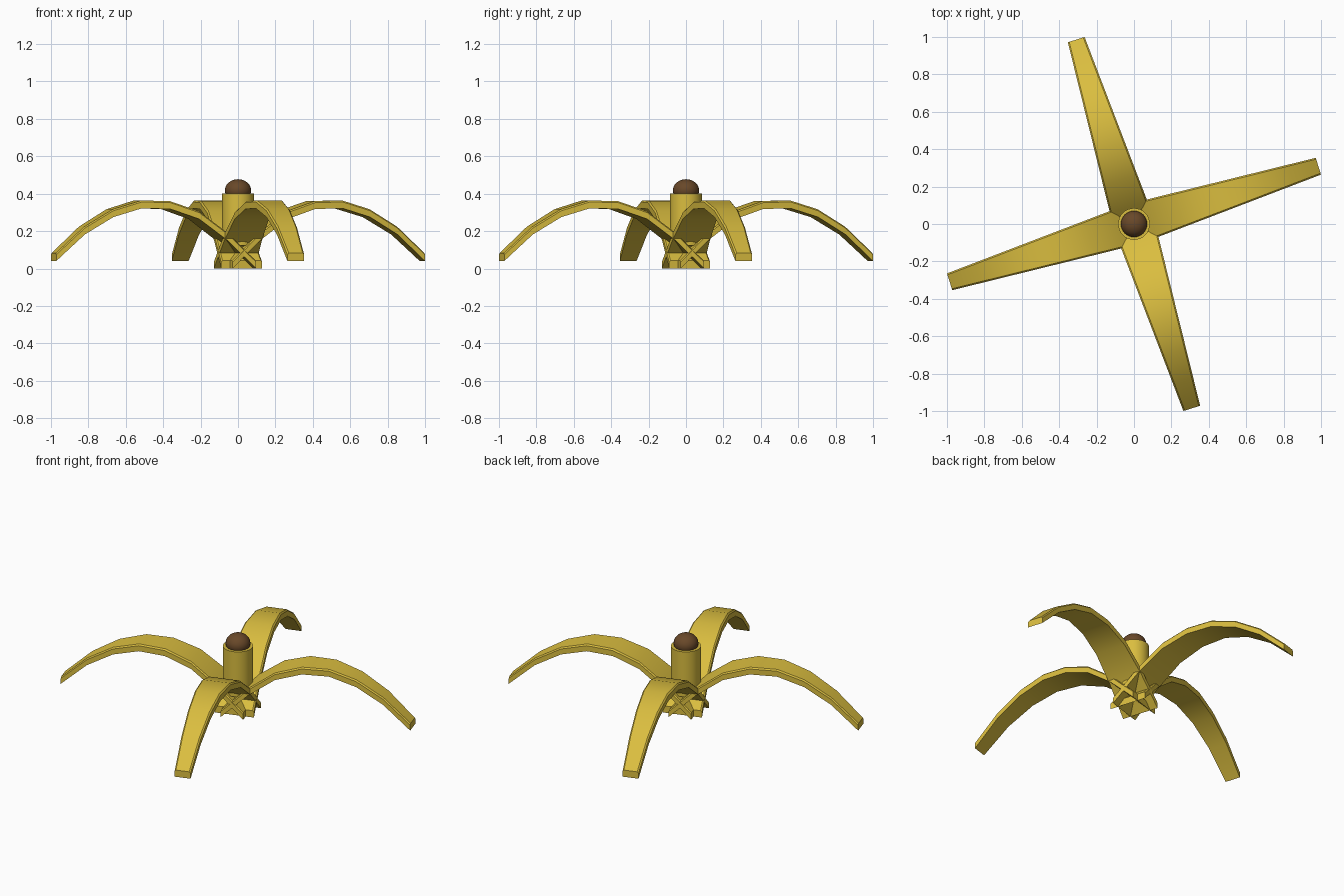
import bpy, bmesh, math

if "Cube" in bpy.data.objects:
    bpy.data.objects.remove(bpy.data.objects["Cube"], do_unlink=True)


def material(name, rgb):
    mat = bpy.data.materials.new(name)
    mat.use_nodes = True
    mat.diffuse_color = (*rgb, 1)
    mat.node_tree.nodes["Principled BSDF"].inputs["Base Color"].default_value = (*rgb, 1)
    return mat


yellow = material("banana yellow", (0.70, 0.51, 0.05))
brown = material("stem brown", (0.14, 0.065, 0.022))


def finish(obj, mat, angle):
    obj.data.materials.append(mat)
    bpy.ops.object.select_all(action='DESELECT')
    obj.select_set(True)
    bpy.context.view_layer.objects.active = obj
    bpy.ops.object.shade_smooth_by_angle(angle=math.radians(angle))


# Arched, tapering peel strip: top heights along its length
TOPS = [0.04, 0.19, 0.305, 0.358, 0.362, 0.315, 0.222, 0.08]
START, END = -0.066, 1.033
HALF_IN, HALF_OUT = 0.115, 0.047
THICK, CHAMFER = 0.042, 0.008


def peel_strip(name, angle):
    bm = bmesh.new()
    rings = []
    for i, top in enumerate(TOPS):
        f = i / (len(TOPS) - 1)
        r = START + (END - START) * f
        w = HALF_IN + (HALF_OUT - HALF_IN) * f
        low, c = top - THICK, CHAMFER
        section = [(-w, low), (w, low), (w, top - c), (w - c, top),
                   (c - w, top), (-w, top - c)]
        rings.append([bm.verts.new((r, t, z)) for t, z in section])
    for a, b in zip(rings, rings[1:]):
        for k in range(len(a)):
            n = (k + 1) % len(a)
            bm.faces.new((a[k], a[n], b[n], b[k]))
    bm.faces.new(rings[0])
    bm.faces.new(rings[-1])
    bmesh.ops.recalc_face_normals(bm, faces=bm.faces)
    mesh = bpy.data.meshes.new(name)
    bm.to_mesh(mesh)
    bm.free()
    obj = bpy.data.objects.new(name, mesh)
    bpy.context.collection.objects.link(obj)
    obj.rotation_euler.z = angle
    # Rest the inner end on the ground
    obj.location.z = THICK - TOPS[0]
    finish(obj, yellow, 32)


for i, side in enumerate(("left", "back", "right", "front")):
    peel_strip(side + "_peel_strip", math.radians(17.4 + 90 * i))

# Upright stalk
bpy.ops.mesh.primitive_cylinder_add(vertices=32, radius=0.085, depth=0.28,
                                    location=(0, 0, 0.262))
stalk = bpy.context.object
stalk.name = "stalk"
finish(stalk, yellow, 30)

# Rounded tip
bpy.ops.mesh.primitive_uv_sphere_add(segments=32, ring_count=16, radius=0.07,
                                     location=(0, 0, 0.418))
tip = bpy.context.object
tip.name = "stalk_tip"
tip.scale.z = 0.85
finish(tip, brown, 30)
